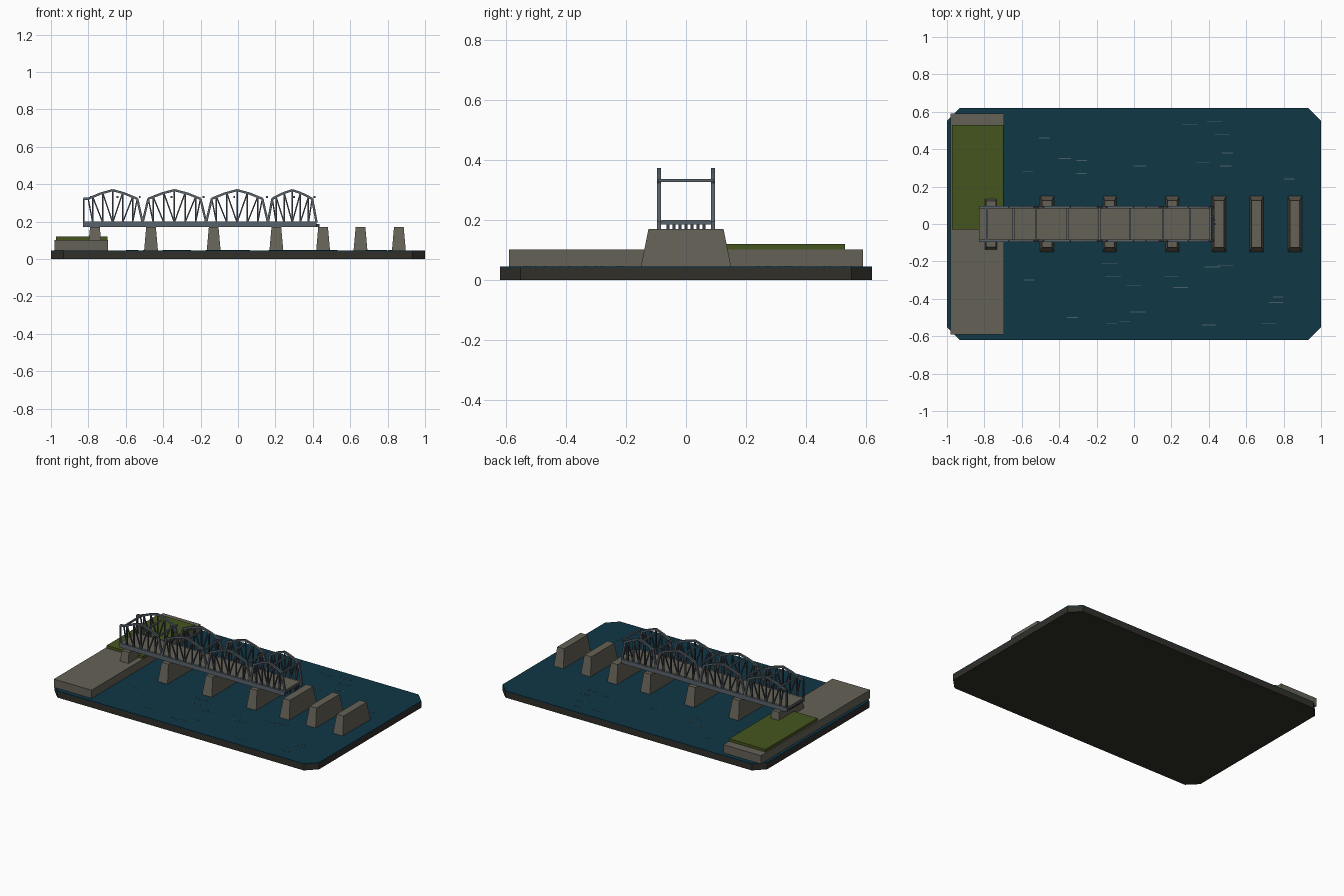
import bpy, bmesh, random
from mathutils import Vector, Matrix

if "Cube" in bpy.data.objects:
    bpy.data.objects.remove(bpy.data.objects["Cube"], do_unlink=True)
random.seed(4)


def material(name, r, g, b):
    m = bpy.data.materials.new(name)
    m.use_nodes = True
    m.diffuse_color = (r, g, b, 1)
    m.node_tree.nodes["Principled BSDF"].inputs["Base Color"].default_value = (r, g, b, 1)
    return m


CONCRETE = material("concrete", .13, .12, .095)
GRASS = material("grass", .06, .09, .013)
WATER = material("water", .005, .038, .06)
RIPPLE = material("ripple", .07, .12, .14)
BASE = material("dark base", .03, .028, .022)
STEEL = material("blue grey steel", .1, .125, .15)
DARK = material("dark steel", .045, .055, .068)


def finish(bm, name, mat):
    bmesh.ops.recalc_face_normals(bm, faces=bm.faces)
    mesh = bpy.data.meshes.new(name)
    bm.to_mesh(mesh)
    bm.free()
    mesh.materials.append(mat)
    obj = bpy.data.objects.new(name, mesh)
    bpy.context.collection.objects.link(obj)
    return obj


def add_box(bm, x, y, z, taper=(0, 0)):
    """Box from (low, high) ranges; taper pulls the top edges inward."""
    size = Vector((x[1] - x[0], y[1] - y[0], z[1] - z[0]))
    mid = Vector((sum(x), sum(y), sum(z))) / 2
    verts = bmesh.ops.create_cube(bm, size=1)["verts"]
    for v in verts:
        top = v.co.z > 0
        v.co = Vector([c * s for c, s in zip(v.co, size)])
        if top:
            v.co.x -= taper[0] if v.co.x > 0 else -taper[0]
            v.co.y -= taper[1] if v.co.y > 0 else -taper[1]
        v.co += mid


def box(name, mat, x, y, z, taper=(0, 0)):
    bm = bmesh.new()
    add_box(bm, x, y, z, taper)
    return finish(bm, name, mat)


def add_beam(bm, a, b, width):
    """Square bar joining two points."""
    a, b = Vector(a), Vector(b)
    d = b - a
    turn = d.to_track_quat('Z', 'Y').to_matrix().to_4x4()
    size = Matrix.Diagonal((width, width, d.length, 1))
    bmesh.ops.create_cube(bm, size=1, matrix=Matrix.Translation((a + b) / 2) @ turn @ size)


def chamfered_slab(name, mat, hx, hy, cut, low, high):
    bm = bmesh.new()
    outline = [(hx, hy - cut), (hx - cut, hy), (cut - hx, hy), (-hx, hy - cut),
               (-hx, cut - hy), (cut - hx, -hy), (hx - cut, -hy), (hx, cut - hy)]
    face = bm.faces.new([bm.verts.new((x, y, low)) for x, y in outline])
    new = bmesh.ops.extrude_face_region(bm, geom=[face])["geom"]
    moved = [v for v in new if isinstance(v, bmesh.types.BMVert)]
    bmesh.ops.translate(bm, verts=moved, vec=(0, 0, high - low))
    return finish(bm, name, mat)


# Base, water, bank
chamfered_slab("base", BASE, 1, .62, .068, 0, .04)
chamfered_slab("water", WATER, 1, .62, .068, .04, .046)
box("quay", CONCRETE, (-.98, -.695), (-.59, .59), (.045, .102))
box("grass", GRASS, (-.973, -.697), (-.03, .53), (.1, .12))

# Water ripples
spots = [(-.57, .28), (-.48, .46), (-.37, .35), (-.28, .34), (-.28, .27), (.03, .31), (.3, .53),
         (.43, .55), (.47, .48), (.5, .38), (.37, .33), (.49, .31), (.83, .24), (-.56, -.3),
         (-.33, -.5), (-.13, -.21), (-.11, -.28), (0, -.33), (.02, -.47), (-.12, -.53),
         (-.05, -.52), (.2, -.28), (.25, -.34), (.42, -.23), (.49, -.22), (.77, -.39),
         (.76, -.42), (.72, -.53), (.4, -.54)]
bm = bmesh.new()
for x, y in spots:
    half = random.uniform(.025, .045)
    add_box(bm, (x - half, x + half), (y - .002, y + .002), (.044, .0475))
finish(bm, "ripples", RIPPLE)

# Tapered piers; the first stands on the quay
box("bank_pier", CONCRETE, (-.798, -.732), (-.138, .138), (.1, .17), (.007, .014))
for i, x in enumerate((-.465, -.13, .205, .455, .655, .86)):
    box(f"pier_{i + 1}", CONCRETE, (x - .037, x + .037), (-.15, .15), (.045, .17), (.011, .025))

# Deck with edge girders and broken-off stringers
LEFT, RIGHT = -.83, .42
box("deck_slab", STEEL, (LEFT, .41), (-.086, .086), (.185, .197))
box("road_surface", CONCRETE, (LEFT, .41), (-.082, .082), (.196, .2))
bm = bmesh.new()
for s in (-1, 1):
    add_box(bm, (LEFT, RIGHT), (s * .09 - .006, s * .09 + .006), (.17, .2))
finish(bm, "edge_girders", STEEL)
bm = bmesh.new()
for i in range(7):
    y = (i - 3) * .02
    add_box(bm, (LEFT, random.uniform(.41, .437)), (y - .005, y + .005), (.171, .186))
finish(bm, "stringers", DARK)

# Arched truss spans
PROFILE = [(0, .195), (.09, .322), (.3, .35), (.5, .368), (.7, .35), (.91, .322), (1, .195)]


def chord_height(t):
    for (a, za), (b, zb) in zip(PROFILE, PROFILE[1:]):
        if t <= b:
            return za + (zb - za) * (t - a) / (b - a)
    return PROFILE[-1][1]


for n, (x0, x1, panels) in enumerate([(-.83, -.51, 6), (-.51, -.17, 6), (-.17, .16, 6), (.16, .42, 6)]):
    chord, web = bmesh.new(), bmesh.new()
    span = x1 - x0
    for y in (-.09, .09):
        points = [(x0 + t * span, y, z) for t, z in PROFILE]
        for k, (a, b) in enumerate(zip(points, points[1:])):
            if n == 0 and k == 0:  # upright portal at the bank
                a, b = (x0 + .005, y, .322), b
                add_beam(web, (x0 + .005, y, .19), a, .01)
            add_beam(chord, a, b, .012)
        for i in range(panels + 1):
            t = i / panels
            x = x0 + t * span
            if 0 < i < panels:
                add_beam(web, (x, y, .19), (x, y, chord_height(t)), .008)
            # Diagonals slope down toward the span centre
            if i < panels:
                high, low = (i, i + 1) if i < panels / 2 else (i + 1, i)
                th = min(max(high / panels, .09), .91)
                add_beam(web, (x0 + th * span, y, chord_height(th)),
                         (x0 + low / panels * span, y, .195), .007)
    finish(chord, f"span_{n + 1}_arched_chords", STEEL)
    finish(web, f"span_{n + 1}_web_members", DARK)

# Overhead cross struts
bm = bmesh.new()
for x in (-.785, -.645, -.525, -.355, -.185, -.02, .155, .3, .41):
    add_beam(bm, (x, -.092, .332), (x, .092, .332), .01)
finish(bm, "cross_struts", STEEL)
